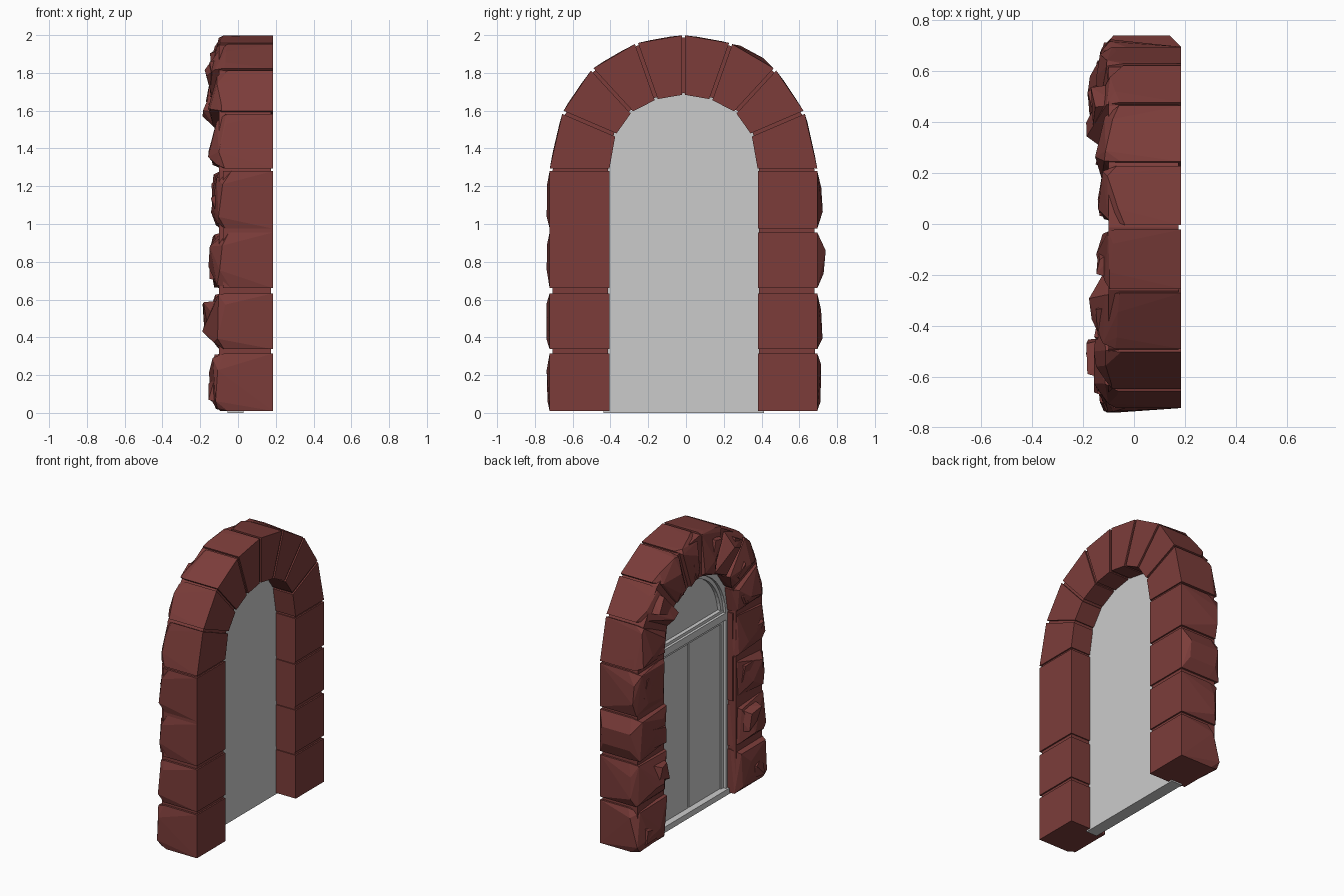
import bpy, bmesh, math, random
from mathutils import Vector

if "Cube" in bpy.data.objects:
    bpy.data.objects.remove(bpy.data.objects["Cube"])

random.seed(11)
CY = -0.013                      # centre line of the opening
brick = bpy.data.materials.new("red_stone")
brick.diffuse_color = (0.20, 0.046, 0.042, 1)
brick.use_nodes = True
brick.node_tree.nodes["Principled BSDF"].inputs["Base Color"].default_value = brick.diffuse_color


def finish(name, bm, mat=None):
    bmesh.ops.recalc_face_normals(bm, faces=bm.faces[:])
    me = bpy.data.meshes.new(name)
    bm.to_mesh(me)
    bm.free()
    ob = bpy.data.objects.new(name, me)
    bpy.context.collection.objects.link(ob)
    if mat:
        me.materials.append(mat)
    return ob


def hull(bm, pts):
    verts = [bm.verts.new(p) for p in pts]
    res = bmesh.ops.convex_hull(bm, input=verts)
    junk = {g for g in res["geom_interior"] + res["geom_unused"]
            if isinstance(g, bmesh.types.BMVert)}
    bmesh.ops.delete(bm, geom=list(junk), context='VERTS')


def band(name, outer, inner, x0, x1, mat=None):
    """Open U-shaped band between two matching y,z outlines."""
    bm = bmesh.new()
    rows = [[bm.verts.new(p) for p in ((x0, *o), (x1, *o), (x1, *i), (x0, *i))]
            for o, i in zip(outer, inner)]
    for a, b in zip(rows, rows[1:]):
        for k in range(4):
            bm.faces.new((a[k], a[(k + 1) % 4], b[(k + 1) % 4], b[k]))
    bm.faces.new(rows[0])
    bm.faces.new(rows[-1])
    return finish(name, bm, mat)


def box(name, x0, x1, y0, y1, z0, z1, mat=None):
    bm = bmesh.new()
    hull(bm, [(x, y, z) for x in (x0, x1) for y in (y0, y1) for z in (z0, z1)])
    bmesh.ops.dissolve_limit(bm, angle_limit=0.01, verts=bm.verts[:], edges=bm.edges[:])
    return finish(name, bm, mat)


def stone(name, quad, depth, bulge, face_bulge=False, back=0.185):
    """Cut stone: flat on +x, rough-hewn on -x. quad = in0, out0, out1, in1."""
    R = random.uniform
    q = [Vector(p) for p in quad]
    mid = sum(q, Vector((0, 0))) / 4
    out = ((q[1] + q[2]) - (q[0] + q[3])).normalized()
    pts = [(back, *p) for p in q]
    pts += [(R(-0.10, -0.03), *p) for p in q]
    # broken front edge
    for p in q:
        s = p.lerp(mid, R(0.02, 0.28))
        pts.append((R(-0.135, -0.10), *s))
    # swollen outer edge
    for t in (R(0.15, 0.35), R(0.65, 0.85)):
        e = q[1].lerp(q[2], t) + out * bulge * R(0.6, 1)
        pts.append((R(-0.12, -0.06), *e))
        if face_bulge:
            pts.append((0.14, *e))
    # high points of the rough face
    for _ in range(2):
        c = mid + (q[random.randrange(4)] - mid) * R(0.2, 0.55)
        pts.append((-depth + R(0, 0.012), *c))
    bm = bmesh.new()
    hull(bm, pts)
    # extra broken lump on the face
    k = random.randrange(4)
    c = mid.lerp(q[k], 0.45)
    lump = [(-0.05, *c.lerp(p, 0.6)) for p in q]
    lump += [(-depth + R(0.0, 0.04), *c.lerp(p, R(0.2, 0.5))) for p in q]
    hull(bm, lump)
    bmesh.ops.dissolve_limit(bm, angle_limit=0.03, verts=bm.verts[:], edges=bm.edges[:])
    return finish(name, bm, brick)


# jamb stones, four courses on each side
courses = [(0.01, 0.315), (0.337, 0.633), (0.66, 0.955), (0.975, 1.28)]
depths = [0.16, 0.19, 0.158, 0.148]
for i, (z0, z1) in enumerate(courses):
    stone(f"right_jamb_stone_{i + 1}",
          [(0.38, z0), (0.695, z0), (0.695, z1), (0.38, z1)],
          depths[i] - 0.005, (0.02, 0.028, 0.045, 0.03)[i], i == 2)
    stone(f"left_jamb_stone_{i + 1}",
          [(-0.405, z0), (-0.722, z0), (-0.722, z1), (-0.405, z1)],
          depths[i], 0.018)
box("left_tall_block", -0.08, 0.185, -0.722, -0.405, 0.66, 1.28, brick)

# arch stones: inner and outer ends of each joint, as offsets from the centre
inner = [(0.392, 1.295), (0.360, 1.472), (0.275, 1.592), (0.145, 1.66), (0.0, 1.685)]
outer = [(0.708, 1.295), (0.640, 1.592), (0.485, 1.82), (0.25, 1.957), (0.0, 2.0)]
arch_depth = {1: [0.15, 0.188, 0.155, 0.145], -1: [0.16, 0.16, 0.178, 0.15]}
for s, side in ((1, "right"), (-1, "left")):
    for i in range(4):
        a0, b0, b1, a1 = (Vector(p) for p in (inner[i], outer[i], outer[i + 1], inner[i + 1]))
        g0 = (b1 - b0).normalized() * (0.009 if i else 0.0)
        g1 = (b1 - b0).normalized() * 0.009
        quad = [a0 + g0, b0 + g0, b1 - g1, a1 - g1]
        stone(f"{side}_arch_stone_{i + 1}", [(CY + s * p.x, p.y) for p in quad],
              arch_depth[s][i], 0.02 if i == 2 and s == 1 else 0.004)

# recessed mortar core behind the joints
core_in = [(0.40, 0.015)] + [(y + 0.008 * (y > 0), z + 0.008) for y, z in inner]
core_out = [(0.695, 0.015)] + [(y * 0.98, z - 0.012) for y, z in outer]


def mirrored(half):
    return [(CY + y, z) for y, z in half] + [(CY - y, z) for y, z in half[-2::-1]]


band("mortar", mirrored(core_out), mirrored(core_in), -0.10, 0.175, brick)


# door set inside the opening
def arch(ry, rz, base=0.0, n=24):
    pts = [(CY + ry * math.cos(math.pi * k / n), 1.25 + rz * math.sin(math.pi * k / n))
           for k in range(n + 1)]
    return [(CY + ry, base)] + pts + [(CY - ry, base)]


bm = bmesh.new()
hull(bm, [(x, *p) for x in (0.005, 0.03) for p in arch(0.42, 0.455)])
bmesh.ops.dissolve_limit(bm, angle_limit=0.01, verts=bm.verts[:], edges=bm.edges[:])
finish("back_panel", bm)
band("outer_frame", arch(0.425, 0.46), arch(0.375, 0.41), -0.04, 0.028)
band("inner_frame", arch(0.38, 0.415), arch(0.35, 0.385), -0.02, 0.028)
box("sill", -0.055, 0.03, CY - 0.425, CY + 0.425, 0.0, 0.04)
box("transom", -0.04, 0.025, CY - 0.38, CY + 0.38, 1.23, 1.28)
box("transom_lip", -0.022, 0.025, CY - 0.38, CY + 0.38, 1.205, 1.30)
for s, side in ((1, "right"), (-1, "left")):
    y0, y1 = sorted((CY + s * 0.005, CY + s * 0.36))
    box(f"{side}_door_leaf", -0.010, 0.02, y0, y1, 0.035, 1.21)
